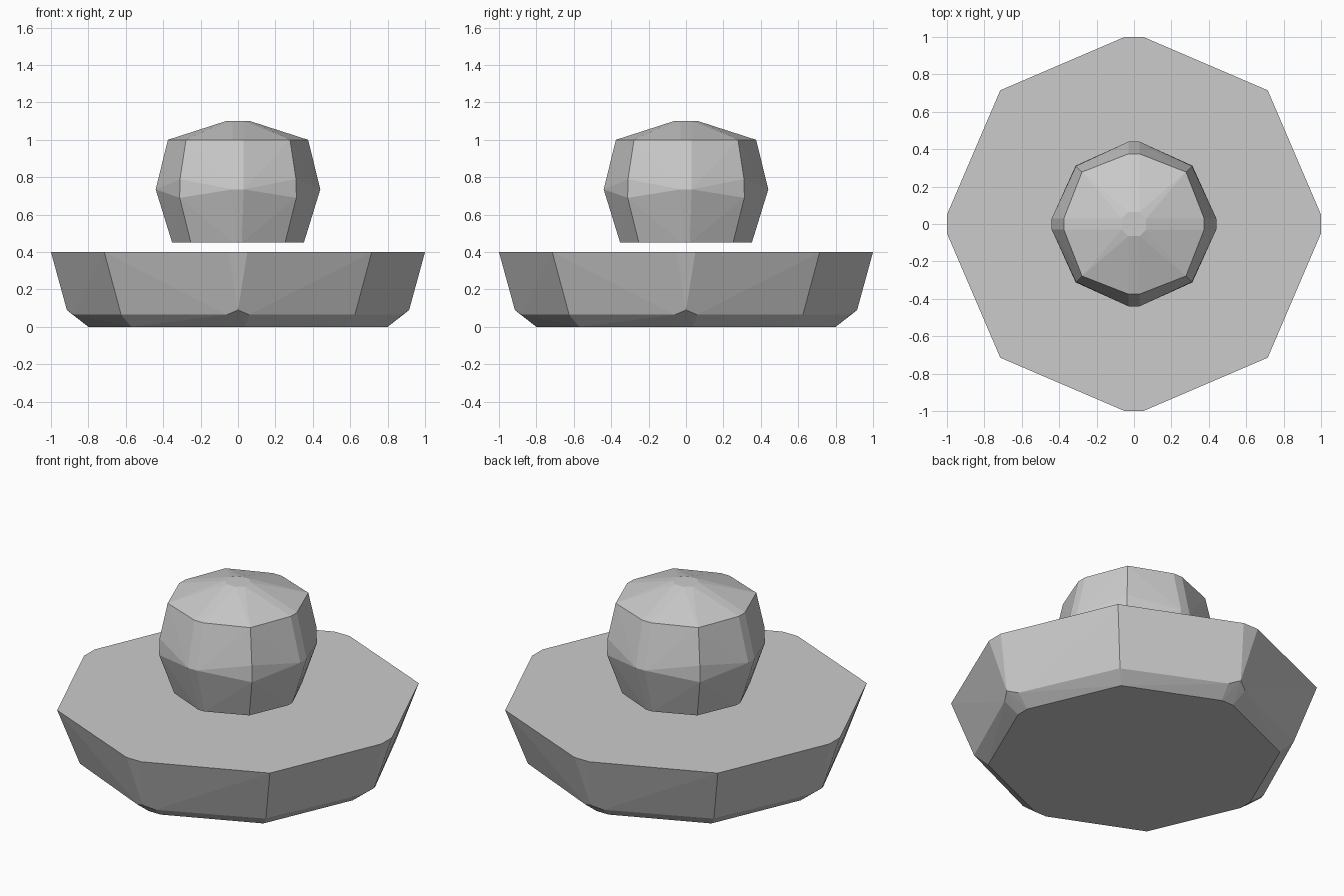
import bpy, bmesh

if "Cube" in bpy.data.objects:
    bpy.data.objects.remove(bpy.data.objects["Cube"])


def ring(axis, half, diag, z):
    """Eight-sided ring: blunted points on the axes and corners on the diagonals."""
    pts = []
    for s in (-1, 1):
        if axis:
            for h in ({-half, half}):
                pts += [(s * axis, h, z), (h, s * axis, z)]
        if diag:
            pts += [(s * diag, t * diag, z) for t in (-1, 1)]
    return pts


def faceted_solid(name, rings):
    """Skin the rings with flat facets."""
    bm = bmesh.new()
    for r in rings:
        for p in ring(*r):
            bm.verts.new(p)
    bmesh.ops.remove_doubles(bm, verts=bm.verts, dist=0.001)
    res = bmesh.ops.convex_hull(bm, input=bm.verts)
    loose = [v for v in bm.verts if not v.link_faces]
    bmesh.ops.delete(bm, geom=loose, context='VERTS')
    bmesh.ops.dissolve_limit(bm, angle_limit=0.02, verts=bm.verts, edges=bm.edges)
    bmesh.ops.recalc_face_normals(bm, faces=bm.faces)
    mesh = bpy.data.meshes.new(name)
    bm.to_mesh(mesh)
    bm.free()
    ob = bpy.data.objects.new(name, mesh)
    bpy.context.collection.objects.link(ob)
    return ob


# Wide shallow base with a rounded lower rim
faceted_solid("base", [
    (1.00, 0.05, 0.715, 0.40),
    (0.915, 0.0, 0, 0.09),
    (0.88, 0.06, 0.625, 0.065),
    (0.80, 0.04, 0.57, 0.0),
])

# Faceted knob hovering just above the base
faceted_solid("knob", [
    (0.065, 0.03, 0, 1.10),
    (0.375, 0.03, 0.278, 1.00),
    (0, 0, 0.31, 0.79),
    (0.44, 0.03, 0, 0.735),
    (0, 0, 0.312, 0.69),
    (0.352, 0.02, 0.252, 0.45),
])
